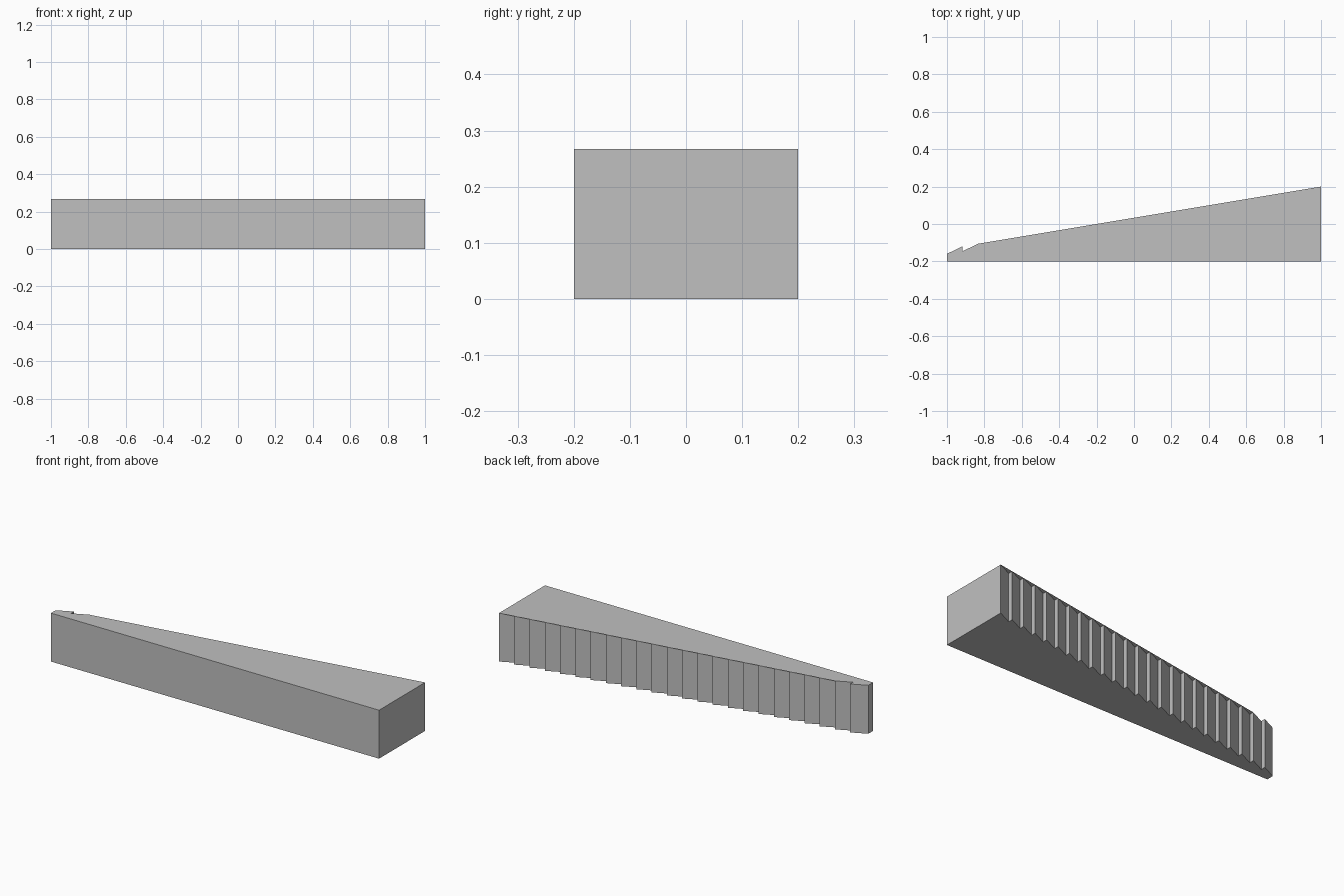
import bpy
import bmesh

if "Cube" in bpy.data.objects:
    bpy.data.objects.remove(bpy.data.objects["Cube"])

HEIGHT = 0.267
TEETH = 24
PITCH = 2 / TEETH
SLOPE = 1 / 6      # taper of the line through the tooth tips
RISE = 0.04        # climb along one tooth
FRONT = -0.2

# Plain grey
grey = bpy.data.materials.new("light grey")
grey.use_nodes = True
colour = (0.527, 0.527, 0.527, 1)
grey.diffuse_color = colour
grey.node_tree.nodes["Principled BSDF"].inputs["Base Color"].default_value = colour


def tip(k):
    """Top of tooth k, counted from the thin end."""
    x = -1 + k * PITCH
    return x, 0.2 + (x - 1) * SLOPE


def root(k):
    """Low start of tooth k."""
    return -1 + (k - 1) * PITCH, tip(k)[1] - RISE


# Wedge outline with a sawtooth back
outline = [(-1, FRONT), (1, FRONT)]
for k in range(TEETH, 0, -1):
    outline += [tip(k), root(k)]

bm = bmesh.new()
base = bm.faces.new([bm.verts.new((x, y, 0)) for x, y in outline])
raised = bmesh.ops.extrude_face_region(bm, geom=[base], use_keep_orig=True)
top_verts = [g for g in raised["geom"] if isinstance(g, bmesh.types.BMVert)]
bmesh.ops.translate(bm, verts=top_verts, vec=(0, 0, HEIGHT))
bmesh.ops.recalc_face_normals(bm, faces=bm.faces)
bmesh.ops.triangulate(bm, faces=[f for f in bm.faces if len(f.verts) > 4])

# Thin cover closing the top of every notch but the first
for k in range(2, TEETH):
    corners = [tip(k), root(k + 1), tip(k + 1)]
    bm.faces.new([bm.verts.new((x, y, HEIGHT)) for x, y in corners])

mesh = bpy.data.meshes.new("toothed_wedge")
bm.to_mesh(mesh)
bm.free()
mesh.materials.append(grey)
wedge = bpy.data.objects.new("toothed_wedge", mesh)
bpy.context.collection.objects.link(wedge)
